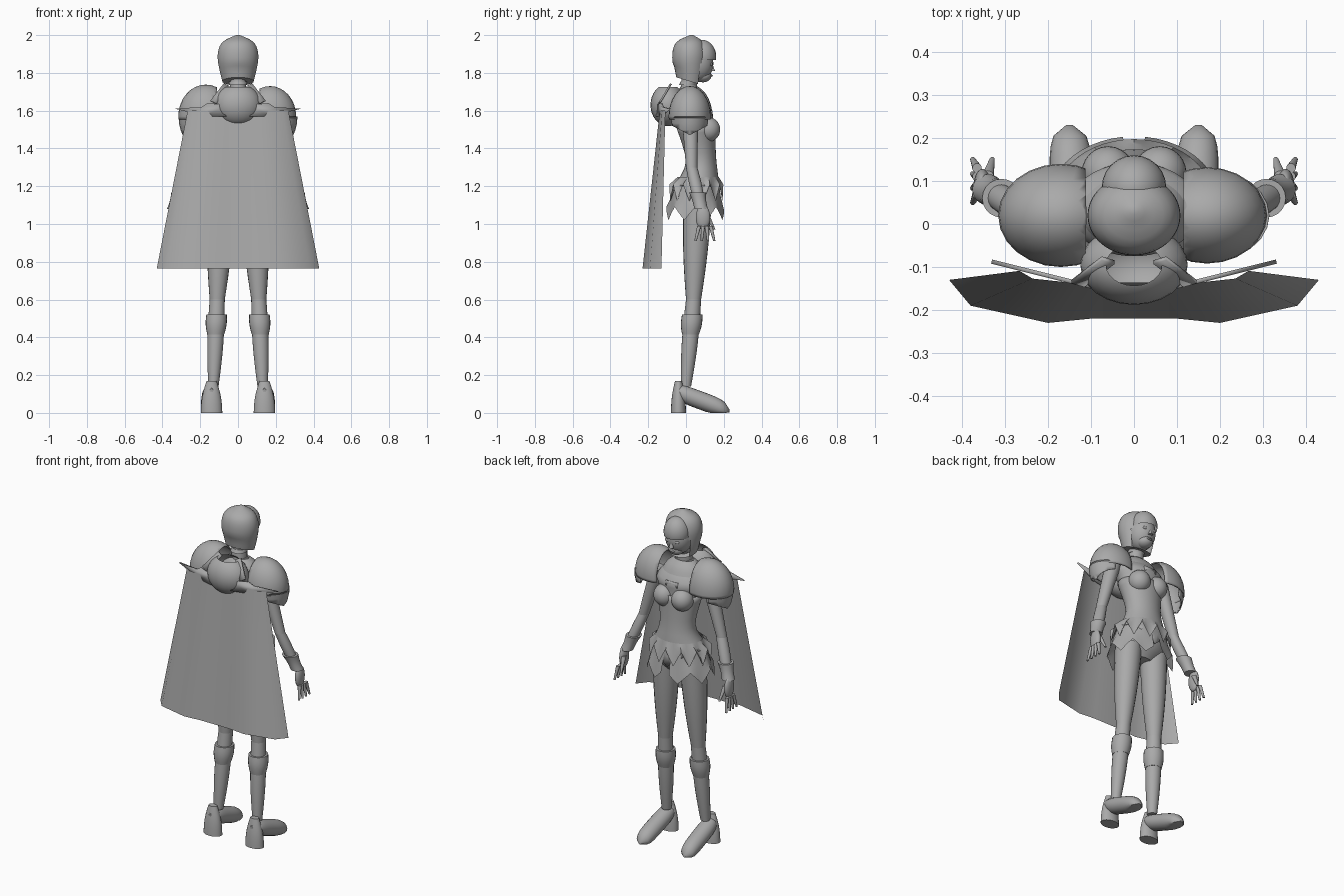
import bpy, bmesh, math
from mathutils import Vector

if "Cube" in bpy.data.objects:
    bpy.data.objects.remove(bpy.data.objects["Cube"])

shade = 0.4
grey = (shade, shade, shade, 1)
material = bpy.data.materials.new("plain grey")
material.use_nodes = True
material.diffuse_color = grey
material.node_tree.nodes["Principled BSDF"].inputs["Base Color"].default_value = grey

parts = []
sides = {"left_": 1, "right_": -1}
X, Y, Z = (Vector(axis) for axis in ((1, 0, 0), (0, 1, 0), (0, 0, 1)))


def finish(name, bm, side=1, thickness=0):
    """Turn a bmesh into an object, flipped across x for the right side."""
    for vert in bm.verts:
        vert.co.x *= side
    bmesh.ops.recalc_face_normals(bm, faces=bm.faces)
    mesh = bpy.data.meshes.new(name)
    bm.to_mesh(mesh)
    bm.free()
    mesh.materials.append(material)
    part = bpy.data.objects.new(name, mesh)
    bpy.context.collection.objects.link(part)
    if thickness:
        part.modifiers.new("thickness", "SOLIDIFY").thickness = thickness
    parts.append(part)


def skin(name, rings, side=1, count=20, depth_axis=Y, caps=True,
         warp=None, drop=None, thickness=0):
    """Join oval rings, each given as centre, half width and half depth."""
    bm, loops = bmesh.new(), []
    for centre, width, depth in rings:
        loop = []
        for i in range(count):
            angle = math.tau * i / count
            point = centre + X * width * math.cos(angle) + depth_axis * depth * math.sin(angle)
            if warp:
                warp(point, i)
            point.z = max(point.z, 0)
            loop.append(bm.verts.new(point))
        loops.append(loop)
    for lower, upper in zip(loops, loops[1:]):
        for i in range(count):
            bm.faces.new((lower[i - 1], lower[i], upper[i], upper[i - 1]))
    if caps:
        bm.faces.new(loops[0])
        bm.faces.new(loops[-1])
    if drop:
        unwanted = [face for face in bm.faces if drop(face.calc_center_median())]
        bmesh.ops.delete(bm, geom=unwanted, context="FACES")
    finish(name, bm, side, thickness)


def core(name, rows, ratio, **options):
    """Smoothly skinned central part; rows hold height, y and half width."""
    rows = [Vector(row) for row in rows]
    padded = [rows[0]] + rows + [rows[-1]]
    eased = []
    for before, start, end, after in zip(padded, rows, rows[1:], padded[3:]):
        for t in (0, .25, .5, .75):
            ease = t * t * (3 - t - t)
            tangent = (end - before) * (1 - t) - (after - start) * t
            eased.append(start.lerp(end, ease) + tangent * t * (1 - t) / 2)
    eased.append(rows[-1])
    skin(name, [(Y * y + Z * z, width, width * ratio) for z, y, width in eased],
         count=48, **options)


def limb(name, start, end, wide, narrow, side=1, bulge=0, flat=1):
    """Tapered tube between two joints, fuller in the middle by the bulge."""
    rings = []
    for k in range(9):
        t = k / 8
        radius = wide + (narrow - wide) * t + bulge * math.sin(math.pi * t)
        rings.append((start.lerp(end, t), radius, radius * flat))
    skin(name, rings, side)


def ball(name, centre, radii, cuts=(), side=1, thickness=0):
    """Scaled sphere; each cut removes what lies past a limit along a direction."""
    bm = bmesh.new()
    bmesh.ops.create_uvsphere(bm, u_segments=24, v_segments=16, radius=1)
    for normal, limit in cuts:
        normal = normal.normalized()
        bmesh.ops.bisect_plane(bm, geom=bm.verts[:] + bm.edges[:] + bm.faces[:],
                               plane_co=normal * limit, plane_no=normal, clear_outer=True)
    for vert in bm.verts:
        vert.co = Vector(centre) + vert.co * Vector(radii)
    finish(name, bm, side, thickness)


def plate(name, outline, depth, side=1):
    """Thin x-z outline, with y given by the depth rule."""
    bm = bmesh.new()
    bm.faces.new([bm.verts.new((x, depth(x, z), z)) for x, z in outline])
    finish(name, bm, side, thickness=.01)


# Head and face
ball("skull", (0, .06, 1.85), (.078, .085, .1))
ball("jaw", (0, .09, 1.785), (.045, .045, .035))
ball("lips", (0, .132, 1.785), (.017, .01, .006))
limb("nose", Vector((0, .14, 1.81)), Vector((0, .135, 1.85)), .014, .004)


# Bobbed hair, open over the face, with a fringe lobe
def slope_hem(point, i):
    if point.z < 1.82:
        point.z -= (point.y - .02) * .3


core("hair", [(1.755, .02, .083), (1.88, .02, .108), (1.96, .02, .085), (2, .03, .01)],
     ratio=.86, warp=slope_hem, drop=lambda c: c.z < 1.87 and c.y > .06 + (c.z - 1.74) * .2)
ball("fringe", (0, .085, 1.885), (.075, .075, .09), [(-Z, .2)])

# Neck, choker and torso
limb("neck", Vector((0, .01, 1.66)), Vector((0, .02, 1.8)), .045, .04)
limb("choker", Vector((0, .01, 1.735)), Vector((0, .02, 1.755)), .047, .047)
waist, chest = (1.33, .08, .1), (1.52, .05, .13)
core("torso", [(1.04, .06, .07), (1.13, .06, .15), waist, chest,
               (1.6, .03, .15), (1.7, .01, .05)], ratio=.7)


# Bodice, with its lower edge dropping to a point in front
def front_point(point, i):
    if point.y > .06 and point.z < 1.26:
        point.z -= max(0, .1 - abs(point.x) * .8) * (1.26 - point.z) / .06


core("bodice", [(1.2, .06, .155), waist, chest], ratio=.75, caps=False,
     warp=front_point, thickness=-.006)


# Two-layer skirt with a ragged hem and a front slit
def ragged(period, height, low, high):
    def warp(point, i):
        weight = max(0, min(1, (high - point.z) / (high - low)))
        point.z += height * weight * abs(i % period * 2 / period - 1)
    return warp


core("skirt", [(1.24, .065, .138), (1.15, .055, .168), (1.02, .05, .2)], ratio=.77,
     caps=False, warp=ragged(6, .07, 1.02, 1.15),
     drop=lambda c: c.y > .1 and abs(c.x) < .03 and c.z < 1.17)
core("skirt_leaves", [(1.25, .065, .14), (1.12, .055, .185)], ratio=.77,
     caps=False, warp=ragged(4, .09, 1.12, 1.25))

# Collar and chest clasp
core("collar", [(1.7, .015, .06), (1.665, .02, .105), (1.6, .03, .138)], ratio=.7,
     caps=False, thickness=.008)
plate("chest_clasp", [(-.04, 1.57), (.04, 1.57), (.04, 1.6), (-.04, 1.6)], lambda x, z: .13)

# Joints of the left side
shoulder, elbow = Vector((.17, .02, 1.6)), Vector((.26, .03, 1.3))
wrist, knuckle = Vector((.34, .08, 1.08)), Vector((.365, .1, .99))
hip, knee, ankle = Vector((.09, .06, 1.1)), Vector((.11, .04, .6)), Vector((.13, 0, .14))

for prefix, side in sides.items():
    ball(prefix + "eye", (.03, .133, 1.845), (.017, .008, .009), side=side)
    ball(prefix + "bust", (.06, .118, 1.5), (.062, .063, .065), side=side)

    # Shoulder armour: a dome with a pointed lame below
    ball(prefix + "shoulder_dome", (.17, .02, 1.57), (.138, .112, .16),
         [(-Z, .1), (-X, .4)], side, thickness=.008)
    ball(prefix + "shoulder_lame", (.17, .02, 1.57), (.145, .108, .19),
         [(Z, 0), (-X, -.4), (Y * .3 - Z, .5), (-Y * .3 - Z, .5)], side, thickness=.008)

    # Arm, bracelet and hand
    limb(prefix + "upper_arm", shoulder, elbow, .045, .03, side)
    limb(prefix + "forearm", elbow, wrist, .03, .023, side, bulge=.006)
    limb(prefix + "bracelet", elbow.lerp(wrist, .6), wrist, .045, .036, side, bulge=-.004)
    ball(prefix + "palm", wrist.lerp(knuckle, .5), (.02, .038, .065), side=side)
    for k in range(4):
        spread = k / 3 - .5
        base = knuckle + Y * spread * .06
        limb(prefix + "finger", base, base + X * .01 + Y * spread * .04 - Z * .08,
             .011, .006, side)
    thumb = wrist + Y * .03 - Z * .03
    limb(prefix + "thumb", thumb, thumb + Y * .04 - X * .01 - Z * .08, .014, .006, side)

    # Leg and boot cuff
    limb(prefix + "thigh", hip, knee, .075, .04, side, bulge=.007)
    limb(prefix + "shin", knee, ankle, .04, .027, side, bulge=.009)
    limb(prefix + "boot_cuff", knee.lerp(ankle, .17), knee.lerp(ankle, .4), .054, .045,
         side, bulge=.006)

    # Heeled shoe, flattened against the ground
    sole = Vector((.14, -.04, 0))
    limb(prefix + "heel", sole, sole + Z * .17, .057, .026, side, bulge=.008, flat=.7)
    rings = []
    for k in range(13):
        t = k / 12
        size = .008 + .042 * math.sqrt(1 - (t + t - 1) ** 4)
        rings.append((sole + X * t * .01 + Y * (t * .3 - .03) + Z * (.12 - t * .11), size, size))
    skin(prefix + "shoe", rings, side, depth_axis=Z)

    # Winged cape clasp and nape strap
    plate(prefix + "clasp_wing", [(.06, 1.57), (.17, 1.57), (.33, 1.61), (.19, 1.62),
                                  (.16, 1.64), (.06, 1.63)], lambda x, z: x / 4 - .165, side)
    plate(prefix + "nape_strap", [(.045, 1.73), (.115, 1.64), (.145, 1.655), (.075, 1.745)],
          lambda x, z: (z - 1.735) * .6 - .09, side)

# Rounded back guard
ball("back_guard", (0, -.095, 1.63), (.125, .093, .112), [(Z, .85)])

# Cape: a flared sheet hung from the clasps
half = [(.43, -.13), (.38, -.19), (.2, -.23), (.1, -.22)]
hem = [(-x, y) for x, y in half] + half[::-1]
bm, rows = bmesh.new(), []
for k in range(7):
    t = k / 6
    rows.append([bm.verts.new((x * (.62 + .38 * t), y * t + (y * .3 - .07) * (1 - t),
                               1.6 - .835 * t)) for x, y in hem])
for upper, lower in zip(rows, rows[1:]):
    for i in range(1, len(hem)):
        bm.faces.new((upper[i - 1], upper[i], lower[i], lower[i - 1]))
finish("cape", bm)

# Smooth shading with crisp edges
bpy.ops.object.select_all(action="DESELECT")
for part in parts:
    part.select_set(True)
bpy.context.view_layer.objects.active = parts[0]
bpy.ops.object.shade_smooth_by_angle(angle=math.radians(40))
